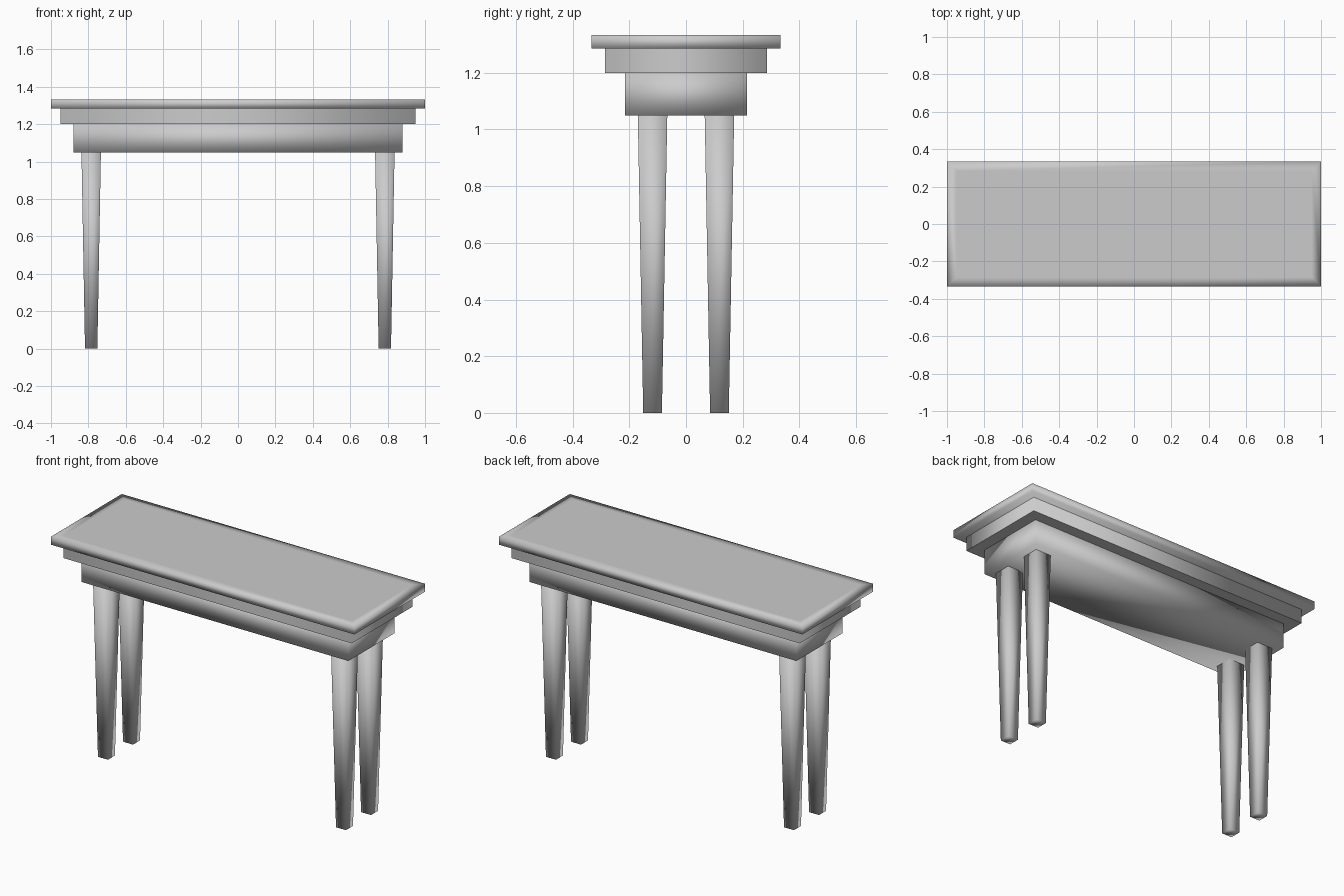
import bpy
import bmesh

default = bpy.data.objects.get("Cube")
if default:
    bpy.data.objects.remove(default, do_unlink=True)

grey = bpy.data.materials.new("plain grey")
grey.use_nodes = True
colour = (0.6, 0.6, 0.6, 1)
grey.diffuse_color = colour
grey.node_tree.nodes["Principled BSDF"].inputs["Base Color"].default_value = colour


def block(name, centre, rings, sharp_caps=False):
    """Stack rectangles (half width, half depth, height) into a closed, smooth block."""
    bm = bmesh.new()
    loops = []
    for hx, hy, z in rings:
        loops.append([bm.verts.new((centre[0] + sx * hx, centre[1] + sy * hy, z))
                      for sx, sy in ((-1, -1), (1, -1), (1, 1), (-1, 1))])
    for low, high in zip(loops, loops[1:]):
        for i in range(4):
            j = (i + 1) % 4
            bm.faces.new((low[i], low[j], high[j], high[i]))
    caps = [bm.faces.new(loops[0][::-1]), bm.faces.new(loops[-1])]
    for face in bm.faces:
        face.smooth = True
    if sharp_caps:
        for face in caps:
            for edge in face.edges:
                edge.smooth = False
    mesh = bpy.data.meshes.new(name)
    bm.to_mesh(mesh)
    bm.free()
    mesh.materials.append(grey)
    obj = bpy.data.objects.new(name, mesh)
    bpy.context.collection.objects.link(obj)
    return obj


# Top board, with a soft border around its upper face
block("table_top", (0, 0), [(1, 0.333, 1.285), (1, 0.333, 1.333), (0.95, 0.283, 1.333)])

# Stepped frame below the board
block("upper_frame", (0, 0), [(0.95, 0.285, 1.2), (0.95, 0.285, 1.285)], sharp_caps=True)
block("lower_frame", (0, 0), [(0.88, 0.216, 1.05), (0.88, 0.216, 1.2)])

# Four tapered square legs
for side, x in (("right", -0.785), ("left", 0.785)):
    for end, y in (("front", -0.118), ("back", 0.118)):
        block(f"{end}_{side}_leg", (x, y), [(0.033, 0.033, 0), (0.052, 0.052, 1.05)])
